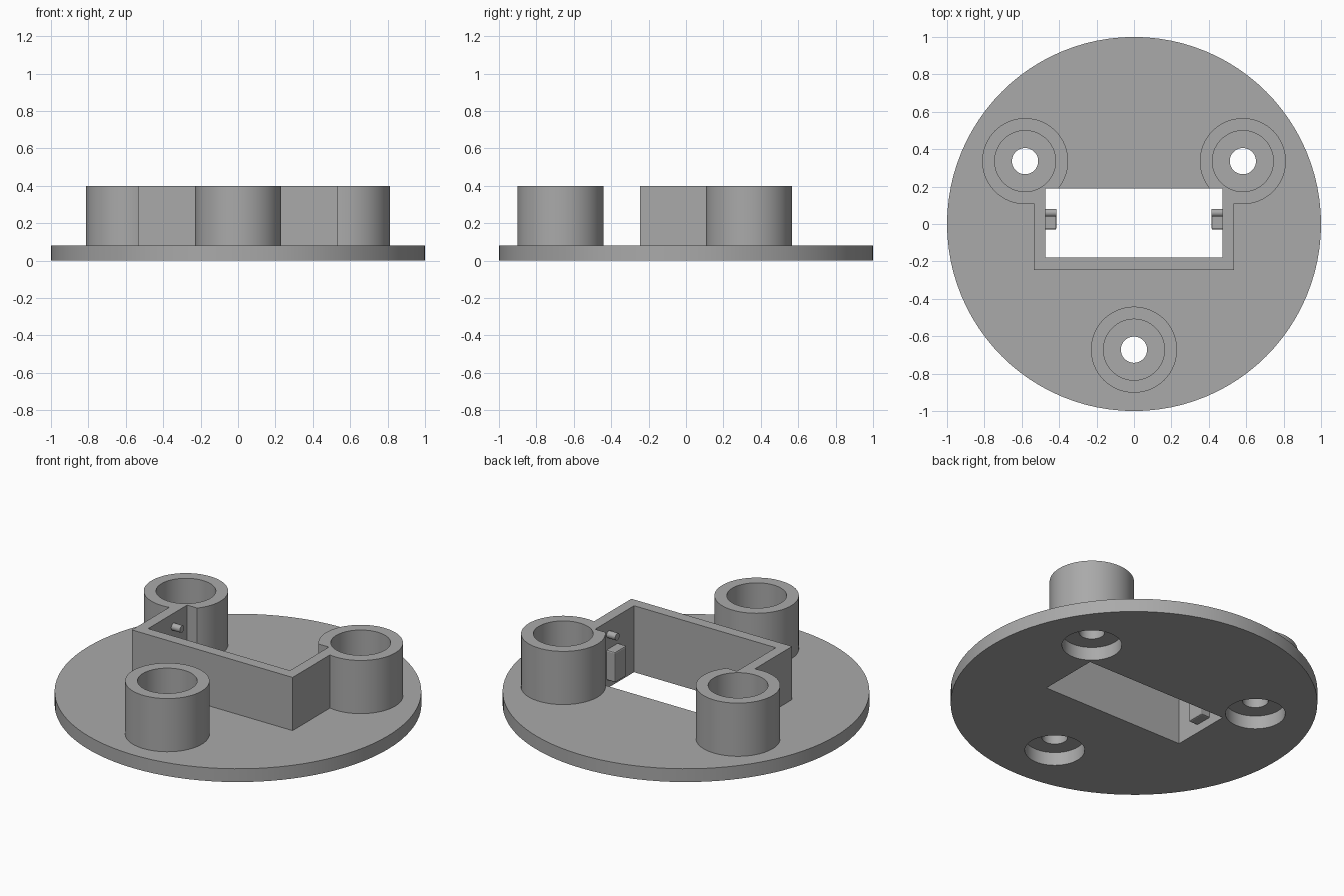
import bpy, bmesh, math
from mathutils import Matrix, Vector

cube = bpy.data.objects.get("Cube")
if cube:
    bpy.data.objects.remove(cube, do_unlink=True)

grey = bpy.data.materials.new("light grey plastic")
grey.use_nodes = True
colour = (0.4, 0.4, 0.4, 1)
grey.diffuse_color = colour
grey.node_tree.nodes["Principled BSDF"].inputs["Base Color"].default_value = colour

SIDES = 96
PLATE, TOP = 0.08, 0.4
POST_R, BORE_R, HOLE_R = 0.23, 0.163, 0.07
RING = 0.672
POSTS = {n: (RING * math.cos(math.radians(a)), RING * math.sin(math.radians(a)))
         for n, a in (("left", 30), ("right", 150), ("front", 270))}
OPEN_X, OPEN_FRONT, OPEN_BACK = 0.472, -0.18, 0.19


def finish(name, bm, smooth=True):
    bmesh.ops.recalc_face_normals(bm, faces=bm.faces)
    mesh = bpy.data.meshes.new(name)
    bm.to_mesh(mesh)
    bm.free()
    mesh.materials.append(grey)
    obj = bpy.data.objects.new(name, mesh)
    bpy.context.collection.objects.link(obj)
    return obj


def box(name, low, high):
    low, high = Vector(low), Vector(high)
    bm = bmesh.new()
    bmesh.ops.create_cube(bm, size=1, matrix=Matrix.Translation((low + high) / 2)
                          @ Matrix.Diagonal((*(high - low), 1)))
    return finish(name, bm)


def cylinder(name, radius, depth, centre, rotation=Matrix(), sides=SIDES):
    bm = bmesh.new()
    bmesh.ops.create_cone(bm, cap_ends=True, segments=sides, radius1=radius, radius2=radius,
                          depth=depth, matrix=Matrix.Translation(centre) @ rotation)
    return finish(name, bm)


def lathe(name, profile, centre):
    """Revolve a closed radius/height profile around a vertical axis."""
    bm = bmesh.new()
    rings = []
    for i in range(SIDES):
        a = 2 * math.pi * i / SIDES
        rings.append([bm.verts.new((centre[0] + r * math.cos(a), centre[1] + r * math.sin(a), z))
                      for r, z in profile])
    n = len(profile)
    for i, ring in enumerate(rings):
        other = rings[(i + 1) % SIDES]
        for k in range(n):
            bm.faces.new((ring[k], other[k], other[(k + 1) % n], ring[(k + 1) % n]))
    return finish(name, bm)


def cut(obj, cutters):
    for cutter in cutters:
        mod = obj.modifiers.new("cut", 'BOOLEAN')
        mod.operation, mod.solver, mod.object = 'DIFFERENCE', 'EXACT', cutter
    bpy.context.view_layer.update()
    graph = bpy.context.evaluated_depsgraph_get()
    mesh = bpy.data.meshes.new_from_object(obj.evaluated_get(graph))
    obj.modifiers.clear()
    obj.data = mesh


def smooth(obj):
    bpy.ops.object.select_all(action='DESELECT')
    obj.select_set(True)
    bpy.context.view_layer.objects.active = obj
    bpy.ops.object.shade_smooth_by_angle(angle=math.radians(30))


# Cutters: rectangular opening and the recesses under the posts
opening = box("opening_cutter", (-OPEN_X, OPEN_FRONT, -1), (OPEN_X, OPEN_BACK, 1))
recesses = [cylinder("recess_cutter", BORE_R, 1, (x, y, 0)) for x, y in POSTS.values()]

# Round base plate
plate = cylinder("base_plate", 1, PLATE, (0, 0, PLATE / 2))
cut(plate, [opening] + recesses)
smooth(plate)

# Hollow screw posts with a pierced floor
FLOOR = 0.15
for side, centre in POSTS.items():
    post = lathe(side + "_post", [(HOLE_R, PLATE), (POST_R, PLATE), (POST_R, TOP),
                                  (BORE_R, TOP), (BORE_R, FLOOR), (HOLE_R, FLOOR)], centre)
    if side != "front":
        cut(post, [opening])
    smooth(post)

# Three-sided wall around the opening, its ends running into the rear posts
outline = [(-0.535, 0.16), (-0.535, -0.245), (0.535, -0.245), (0.535, 0.16),
           (OPEN_X, 0.16), (OPEN_X, OPEN_FRONT), (-OPEN_X, OPEN_FRONT), (-OPEN_X, 0.16)]
bm = bmesh.new()
face = bm.faces.new([bm.verts.new((x, y, PLATE)) for x, y in outline])
top = bmesh.ops.extrude_face_region(bm, geom=[face])["geom"]
bmesh.ops.translate(bm, vec=(0, 0, TOP - PLATE),
                    verts=[v for v in top if isinstance(v, bmesh.types.BMVert)])
finish("opening_wall", bm)

# Retaining blocks and pegs on the inside of both side walls
for side, s in (("left", 1), ("right", -1)):
    xs = sorted((s * 0.415, s * (OPEN_X + 0.01)))
    block = box(side + "_block", (xs[0], -0.03, 0.05), (xs[1], 0.08, 0.233))
    bevel = block.modifiers.new("soft edges", 'BEVEL')
    bevel.width, bevel.segments = 0.008, 2
    peg = cylinder(side + "_peg", 0.021, xs[1] - xs[0], (sum(xs) / 2, 0.06, 0.32),
                   Matrix.Rotation(math.pi / 2, 4, 'Y'), 32)
    smooth(peg)

# Remove the cutters
for cutter in [opening] + recesses:
    bpy.data.objects.remove(cutter, do_unlink=True)
